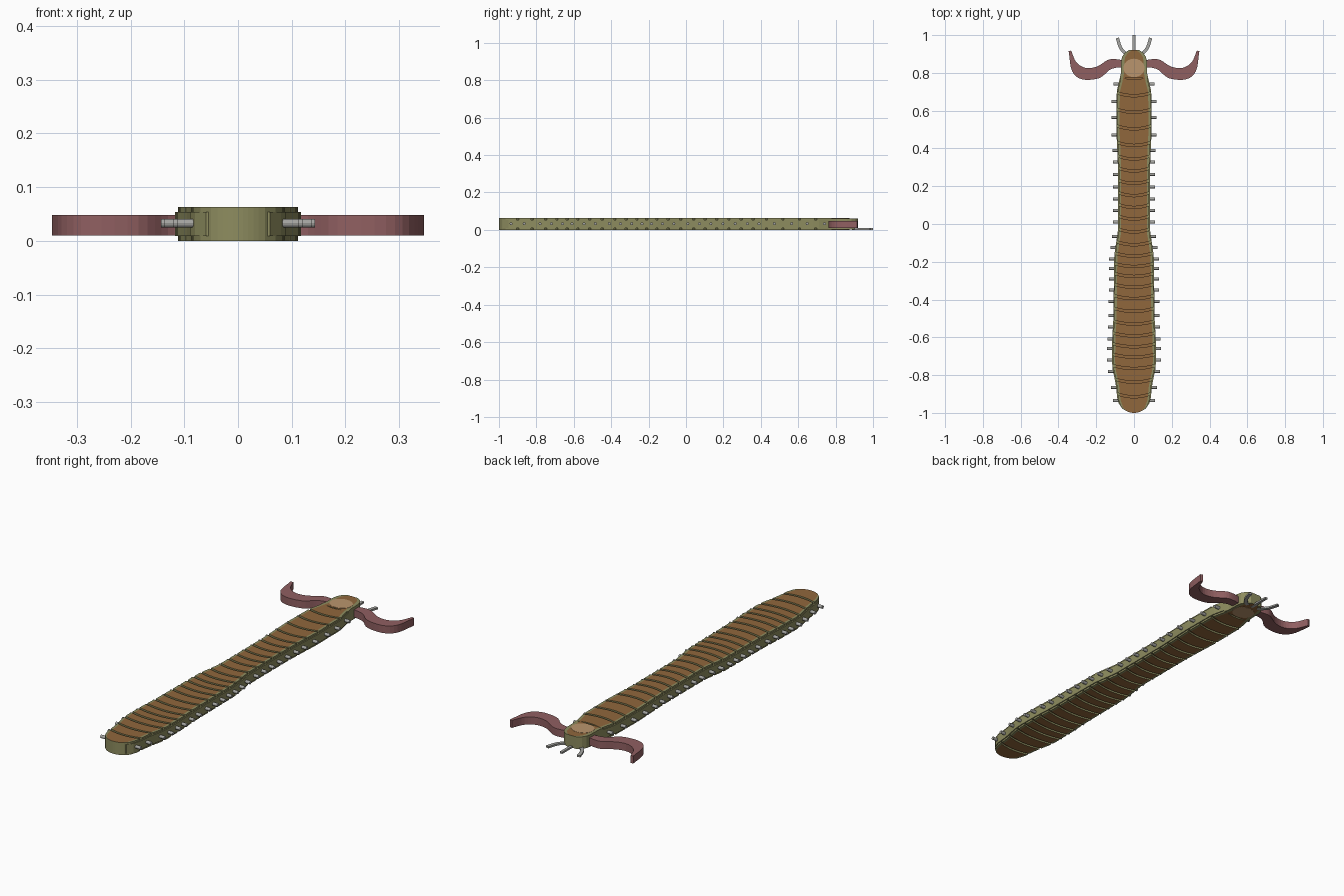
import bpy, bmesh, math
from mathutils import Vector

cube = bpy.data.objects.get("Cube")
if cube:
    bpy.data.objects.remove(cube)


def material(name, rgb):
    m = bpy.data.materials.new(name)
    m.use_nodes = True
    m.diffuse_color = (*rgb, 1)
    m.node_tree.nodes["Principled BSDF"].inputs["Base Color"].default_value = (*rgb, 1)
    return m


OLIVE = material("olive", (0.27, 0.265, 0.115))
BROWN = material("brown", (0.28, 0.135, 0.045))
MAROON = material("maroon", (0.28, 0.115, 0.12))
TAN = material("tan", (0.49, 0.30, 0.155))
GREY = material("grey", (0.38, 0.38, 0.36))

# Half width of the body along its length: (y, half width)
OUTLINE = [(-1.0, .03), (-.985, .055), (-.965, .075), (-.93, .088), (-.86, .095), (-.82, .102),
           (-.77, .113), (-.72, .117), (-.6, .115), (-.5, .109), (-.17, .105), (-.1, .095),
           (-.04, .085), (.3, .085), (.4, .089), (.5, .094), (.7, .092), (.76, .078), (.80, .069),
           (.86, .068), (.885, .063), (.905, .05), (.92, .028)]
BORDER = 0.017


def half_width(y):
    for (y0, w0), (y1, w1) in zip(OUTLINE, OUTLINE[1:]):
        if y <= y1:
            return w0 + (w1 - w0) * max(0, (y - y0) / (y1 - y0))
    return OUTLINE[-1][1]


def finish(name, bm, mats):
    bmesh.ops.recalc_face_normals(bm, faces=bm.faces)
    me = bpy.data.meshes.new(name)
    bm.to_mesh(me)
    bm.free()
    for m in mats:
        me.materials.append(m)
    ob = bpy.data.objects.new(name, me)
    bpy.context.collection.objects.link(ob)
    return ob


def thicken(bm, z0, z1):
    """Extrude flat faces lying at z0 up to z1."""
    out = bmesh.ops.extrude_face_region(bm, geom=list(bm.faces), use_keep_orig=True)
    for v in out["geom"]:
        if isinstance(v, bmesh.types.BMVert):
            v.co.z = z1


def body_slab(name, ys, z0, z1, inset=0.0, bow=0.0):
    """Slab following the body outline; brown caps, olive border and walls."""
    bm = bmesh.new()
    grid = []
    for y in ys:
        w = half_width(y)
        outer = w - inset
        inner = max(w - BORDER, outer * .4)
        xs = [-outer] + [inner * k / 4 for k in range(-4, 5)] + [outer]
        grid.append([bm.verts.new((x, y - bow * (1 - (x / outer) ** 2), z0)) for x in xs])
    brown_cols = []
    for a, b in zip(grid, grid[1:]):
        for i in range(len(a) - 1):
            f = bm.faces.new((a[i], a[i + 1], b[i + 1], b[i]))
            f.material_index = 1 if 0 < i < len(a) - 2 else 0
    thicken(bm, z0, z1)
    bm.normal_update()
    for f in bm.faces:
        if abs(f.normal.z) < .5:
            f.material_index = 0
    return finish(name, bm, [OLIVE, BROWN])


def ribbon(name, side_a, side_b, z0, z1, mat):
    """Thick ribbon between two matching edge paths."""
    bm = bmesh.new()
    rows = [[bm.verts.new((p[0], p[1], z0)) for p in pair] for pair in zip(side_a, side_b)]
    for a, b in zip(rows, rows[1:]):
        bm.faces.new((a[0], a[1], b[1], b[0]))
    thicken(bm, z0, z1)
    return finish(name, bm, [mat])


def smooth_path(pts, steps=4):
    """Catmull-Rom curve through the points."""
    p = [Vector(q) for q in pts]
    p = [2 * p[0] - p[1]] + p + [2 * p[-1] - p[-2]]
    out = []
    for a, b, c, d in zip(p, p[1:], p[2:], p[3:]):
        for k in range(steps):
            t = k / steps
            out.append(.5 * (2 * b + (c - a) * t + (2 * a - 5 * b + 4 * c - d) * t * t
                             + (3 * b - a - 3 * c + d) * t ** 3))
    return out + [p[-2]]


def mirrored(pts, s):
    return [(s * q[0], q[1]) for q in pts]


def cylinder(name, radius, depth, segs, loc, mat, along_x=False):
    bm = bmesh.new()
    bmesh.ops.create_cone(bm, cap_ends=True, segments=segs, radius1=radius,
                          radius2=radius, depth=depth)
    ob = finish(name, bm, [mat])
    if along_x:
        ob.rotation_euler.y = math.pi / 2
    ob.location = loc
    return ob


# Low core running through every segment
core_ys = [-.98 + 1.78 * i / 60 for i in range(61)]
body_slab("body_core", core_ys, .009, .054)

# Raised segments, one for each pair of leg pegs
PEGS = [-.935, -.865, -.78, -.72, -.66, -.61, -.545, -.485, -.41, -.35, -.29, -.235, -.185,
        -.125, -.065, .01, .072, .133, .197, .263, .328, .39, .472, .565, .648, .74]
mids = [(a + b) / 2 for a, b in zip(PEGS, PEGS[1:])]
edges = [-.985] + mids + [.785]
GAP = .006
for i, (a, b) in enumerate(zip(edges, edges[1:])):
    lo = a if i == 0 else a + GAP
    hi = b - GAP
    body_slab(f"segment_{i + 1}", [lo + (hi - lo) * k / 4 for k in range(5)],
              0, .063, inset=.005, bow=.015)

# Leg pegs
for i, y in enumerate(PEGS):
    w = half_width(y)
    for s, side in ((1, "left"), (-1, "right")):
        cylinder(f"{side}_peg_{i + 1}", .008, .056, 12, (s * (w - .002), y, .033), GREY, True)

# Head with a round tan plate through it
body_slab("head", [.772, .80, .83, .86, .885, .895, .905, .913, .92], .001, .062)
plate = cylinder("head_plate", .5, .063, 32, (0, .826, .0315), TAN)
plate.scale = (.112, .098, 1)

# Curved pincers
UPPER = [(.05, .865), (.10, .873), (.14, .868), (.195, .834), (.255, .826), (.305, .856), (.333, .918)]
LOWER = [(.05, .83), (.09, .828), (.13, .815), (.185, .772), (.275, .766), (.328, .81), (.346, .915)]
# Feelers at the front of the head
FEELER = [(.03, .895), (.055, .912), (.074, .94), (.088, .985)]
for s, side in ((1, "left"), (-1, "right")):
    ribbon(f"{side}_pincer", mirrored(smooth_path(UPPER), s), mirrored(smooth_path(LOWER), s),
           .01, .048, MAROON)
    path = smooth_path(FEELER)
    edge_a, edge_b = [], []
    for k, q in enumerate(path):
        d = (path[min(k + 1, len(path) - 1)] - path[max(k - 1, 0)]).normalized()
        n = Vector((-d.y, d.x)) * .0085
        edge_a.append(q + n)
        edge_b.append(q - n)
    ribbon(f"{side}_feeler", mirrored(edge_a, s), mirrored(edge_b, s), 0, .009, GREY)
ribbon("middle_feeler", [(-.007, .89), (-.007, 1.0)], [(.007, .89), (.007, 1.0)], 0, .009, GREY)
